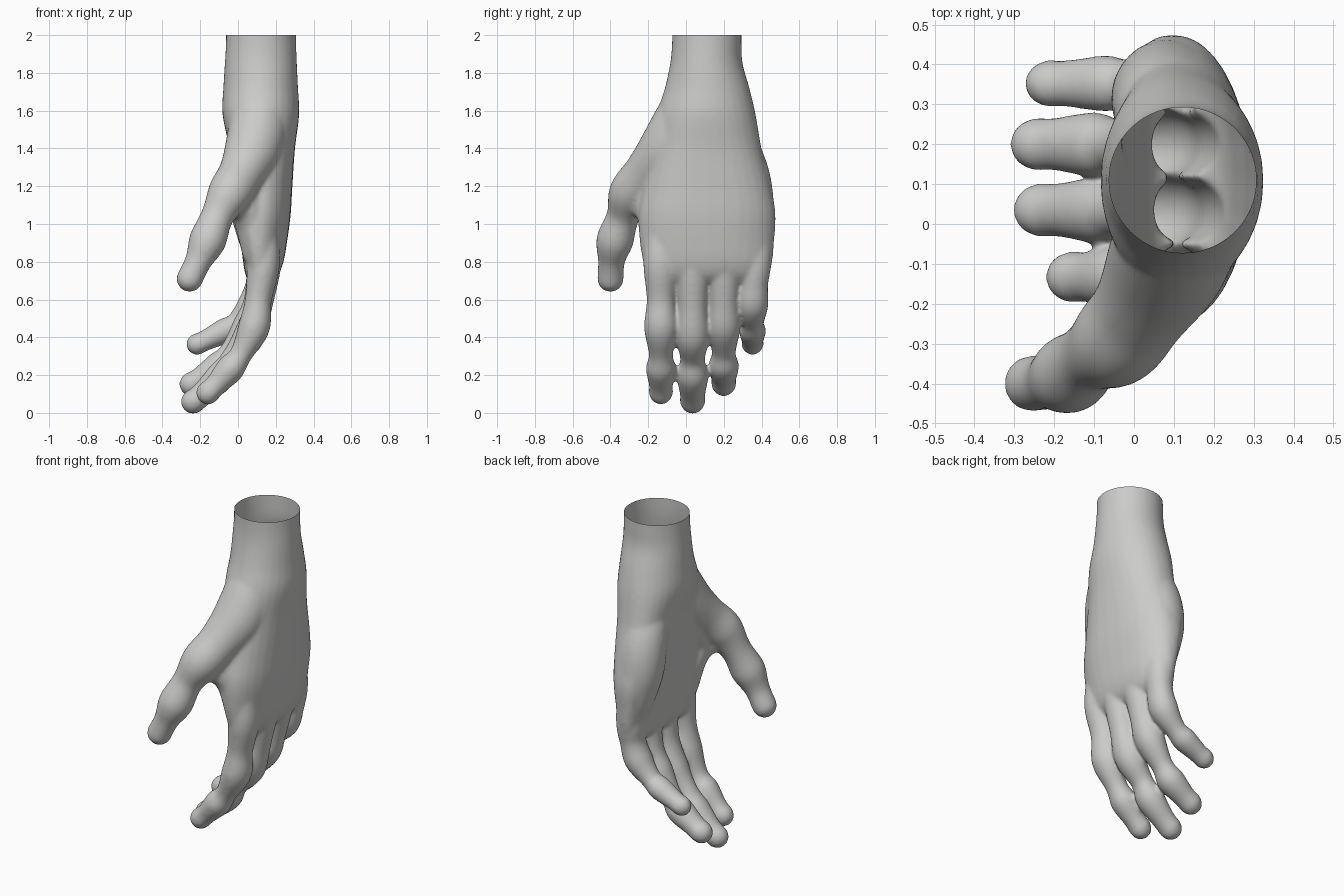
import bpy, bmesh, math
from mathutils import Vector

cube = bpy.data.objects.get("Cube")
if cube:
    bpy.data.objects.remove(cube)

skin = bpy.data.materials.new("plain_grey")
skin.use_nodes = True
GREY = (0.6, 0.6, 0.59, 1)
skin.diffuse_color = GREY
skin.node_tree.nodes["Principled BSDF"].inputs["Base Color"].default_value = GREY

SIDES = 32
bm = bmesh.new()


def spline(rows, steps):
    """Catmull-Rom interpolation through rows of equal length."""
    rows = [Vector(r) for r in rows]
    out = []
    for i in range(len(rows) - 1):
        b, c = rows[i], rows[i + 1]
        a = rows[i - 1] if i else b * 2 - c
        d = rows[i + 2] if i + 2 < len(rows) else c * 2 - b
        for s in range(steps):
            t = s / steps
            out.append((b * 2 + (c - a) * t + (a * 2 - b * 5 + c * 4 - d) * t ** 2
                        + (b * 3 - a - c * 3 + d) * t ** 3) / 2)
    return out + [rows[-1]]


def loft(rings):
    """Skin a list of point rings into a closed solid."""
    rings = [[bm.verts.new(p) for p in ring] for ring in rings]
    for lo, hi in zip(rings, rings[1:]):
        for i in range(SIDES):
            j = (i + 1) % SIDES
            bm.faces.new((lo[i], lo[j], hi[j], hi[i]))
    bm.faces.new(rings[0][::-1])
    bm.faces.new(rings[-1])


def digit(rows, widen=1.0):
    """Tube through (x, y, z, radius) rows with a ball at each end."""
    pts = spline(rows, 6)
    rings = []
    for i, p in enumerate(pts):
        along = (pts[min(i + 1, len(pts) - 1)] - pts[max(i - 1, 0)]).xyz.normalized()
        u = along.cross(Vector((0, 1, 0))).normalized()
        v = along.cross(u) * widen
        angles = [math.tau * k / SIDES for k in range(SIDES)]
        rings.append([p.xyz + (u * math.cos(a) + v * math.sin(a)) * p.w for a in angles])
    loft(rings)
    for p in (pts[0], pts[-1]):
        ball = bmesh.ops.create_uvsphere(bm, u_segments=24, v_segments=16, radius=p.w)
        bmesh.ops.translate(bm, verts=ball["verts"], vec=p.xyz)


def power(value, exponent):
    return math.copysign(abs(value) ** exponent, value)


# Wrist and palm: rows of z, centre x, centre y, half depth, half width, arch
palm = [
    (2.10, .122, .110, .185, .184, 0), (1.96, .122, .110, .186, .184, 0),
    (1.85, .121, .108, .191, .192, 0), (1.72, .120, .112, .198, .224, 0),
    (1.58, .121, .107, .203, .262, .01), (1.40, .128, .108, .174, .292, .03),
    (1.20, .134, .112, .154, .338, .045), (1.05, .137, .111, .142, .363, .043),
    (0.90, .137, .111, .122, .355, .035), (0.80, .134, .115, .107, .342, .025),
    (0.73, .127, .115, .087, .322, .02), (0.69, .122, .115, .055, .290, .01),
]
rings = []
for z, x, y, dx, dy, arch in spline(palm, 5):
    squareness = 1 - 5 * arch
    ring = []
    for k in range(SIDES):
        a = math.tau * k / SIDES
        ring.append(Vector((x + dx * power(math.cos(a), squareness) - arch * math.sin(a) ** 2,
                            y + dy * power(math.sin(a), squareness), z)))
    rings.append(ring)
loft(rings)

# Fingers: y position and rows of x, z, radius from hand to tip
fingers = {
    -.133: [(.13, 1.05, .07), (.135, .90, .083), (.133, .77, .087), (.108, .60, .071),
            (.084, .45, .084), (.015, .31, .060), (-.04, .235, .075), (-.115, .150, .060),
            (-.16, .106, .062)],
    .035: [(.14, 1.05, .06), (.145, .90, .08), (.14, .77, .087), (.11, .57, .073),
           (.058, .405, .084), (-.03, .285, .062), (-.09, .195, .078), (-.19, .098, .063),
           (-.238, .060, .065)],
    .200: [(.14, 1.05, .06), (.14, .90, .08), (.135, .77, .085), (.10, .58, .073),
           (.05, .45, .083), (-.04, .32, .060), (-.10, .25, .076), (-.20, .180, .062),
           (-.247, .152, .064)],
    .352: [(.105, 1.05, .065), (.118, .90, .078), (.120, .78, .081), (.112, .68, .072),
           (.075, .57, .079), (-.01, .475, .057), (-.07, .435, .067), (-.17, .385, .055),
           (-.217, .364, .057)],
}
for y, rows in fingers.items():
    # The little finger leans in from a wider root
    root = .378 if y > .3 else y
    digit([(x, root + (y - root) * min(i / 4, 1), z, r)
           for i, (x, z, r) in enumerate(rows)], 1.06)

# Thumb with its fleshy base
digit([(.12, .05, 1.68, .142), (.11, -.018, 1.54, .154), (.078, -.105, 1.39, .15),
       (.015, -.215, 1.26, .122), (-.045, -.293, 1.16, .117), (-.11, -.334, 1.04, .087),
       (-.162, -.377, .91, .098), (-.212, -.395, .80, .071), (-.256, -.400, .710, .070)])
# Heel and middle of the palm
digit([(.10, .20, 1.52, .12), (.08, .295, 1.30, .134), (.085, .328, 1.12, .136),
       (.10, .345, .95, .108), (.11, .345, .84, .08)])
digit([(.10, .17, 1.45, .13), (.11, .20, 1.22, .138), (.115, .22, 1.02, .118),
       (.125, .22, .86, .09)])
# Web between thumb and index finger
digit([(.09, -.06, 1.30, .12), (.045, -.18, 1.12, .088), (.085, -.145, .99, .097),
       (.11, -.13, .85, .088)])
digit([(-.03, -.27, 1.13, .07), (.03, -.20, 1.07, .07), (.09, -.15, 1.00, .08)])

bmesh.ops.recalc_face_normals(bm, faces=bm.faces)
mesh = bpy.data.meshes.new("hand")
bm.to_mesh(mesh)
bm.free()
hand = bpy.data.objects.new("hand", mesh)
bpy.context.collection.objects.link(hand)

# Fuse the parts into one soft skin
fuse = hand.modifiers.new("fuse", 'REMESH')
fuse.mode = 'VOXEL'
fuse.voxel_size = 0.01
soften = hand.modifiers.new("soften", 'SMOOTH')
soften.factor = 0.5
soften.iterations = 14
bpy.context.view_layer.update()
fused = bpy.data.meshes.new_from_object(hand.evaluated_get(bpy.context.evaluated_depsgraph_get()))
hand.modifiers.clear()

# Open the wrist with a flat cut
bm = bmesh.new()
bm.from_mesh(fused)
bmesh.ops.bisect_plane(bm, geom=bm.verts[:] + bm.edges[:] + bm.faces[:],
                       plane_co=(0, 0, 2), plane_no=(0, 0, 1), clear_outer=True)
for f in bm.faces:
    f.smooth = True
bm.to_mesh(fused)
bm.free()
hand.data = fused
fused.materials.clear()
fused.materials.append(skin)
